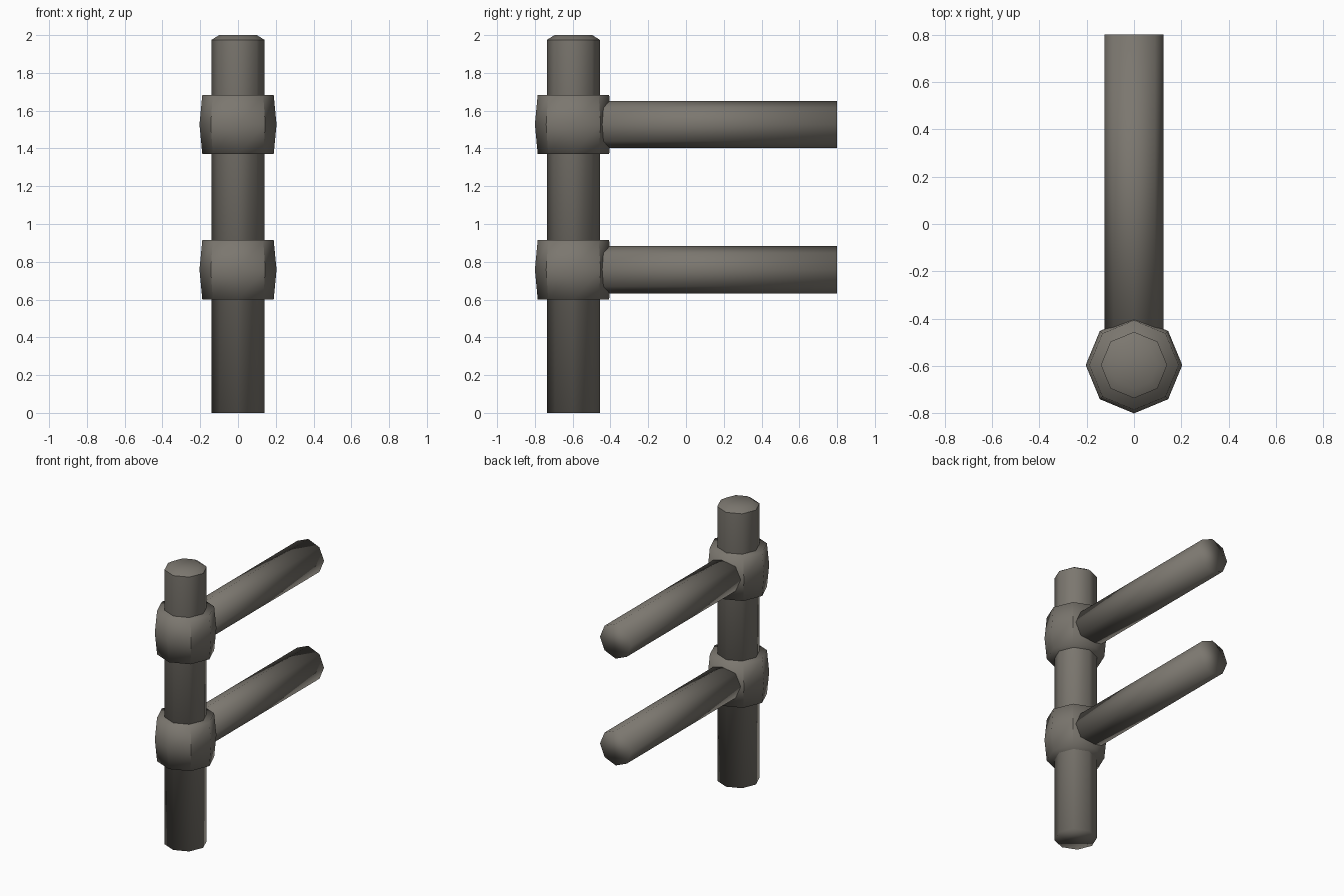
import bpy, bmesh, math
from mathutils import Matrix

cube = bpy.data.objects.get("Cube")
if cube:
    bpy.data.objects.remove(cube)

SIDES = 8
POST_Y = -0.596

metal = bpy.data.materials.new("warm_grey_metal")
metal.use_nodes = True
grey = (0.2, 0.185, 0.16, 1)
metal.diffuse_color = grey
metal.node_tree.nodes["Principled BSDF"].inputs["Base Color"].default_value = grey


def lathe(name, profile, matrix, sharp=lambda edge: False):
    """Eight-sided solid from (radius, height) rings, with flat end caps."""
    bm = bmesh.new()
    rings = []
    for r, z in profile:
        angles = [2 * math.pi * i / SIDES for i in range(SIDES)]
        rings.append([bm.verts.new((r * math.cos(a), r * math.sin(a), z)) for a in angles])
    for low, high in zip(rings, rings[1:]):
        for i in range(SIDES):
            j = (i + 1) % SIDES
            bm.faces.new((low[i], low[j], high[j], high[i]))
    caps = [bm.faces.new(rings[0][::-1]), bm.faces.new(rings[-1])]
    for face in bm.faces:
        face.smooth = True
    for edge in bm.edges:
        edge.smooth = not sharp(edge)
    for cap in caps:
        slope = max(f.calc_center_median().z for f in bm.faces)
        for edge in cap.edges:
            if edge.calc_face_angle(0) > math.radians(50):
                edge.smooth = False
    bm.transform(matrix)
    mesh = bpy.data.meshes.new(name)
    bm.to_mesh(mesh)
    bm.free()
    mesh.materials.append(metal)
    obj = bpy.data.objects.new(name, mesh)
    bpy.context.collection.objects.link(obj)
    return obj


def diagonal(edge):
    """Upright collar edges that lie between the main axes."""
    a, b = (v.co for v in edge.verts)
    return abs(a.z - b.z) > 0.01 and abs(a.x * a.y) > 0.001


def post_rim(edge):
    """Edge where the post wall turns into the shallow crown."""
    return all(abs(v.co.z - 1.975) < 0.001 for v in edge.verts)


# Upright post with a shallow crown
lathe("post", [(0.14, 0), (0.14, 1.975), (0.1, 2)],
      Matrix.Translation((0, POST_Y, 0)), post_rim)

# Bulged collars, each with a rod running to the back
for level, z in (("lower", 0.758), ("upper", 1.527)):
    lathe(level + "_collar", [(0.189, -0.157), (0.204, 0), (0.189, 0.157)],
          Matrix.Translation((0, POST_Y, z)), diagonal)
    lathe(level + "_rod", [(0.125, -0.56), (0.125, 0.8)],
          Matrix.Translation((0, 0, z)) @ Matrix.Rotation(-math.pi / 2, 4, "X"))
